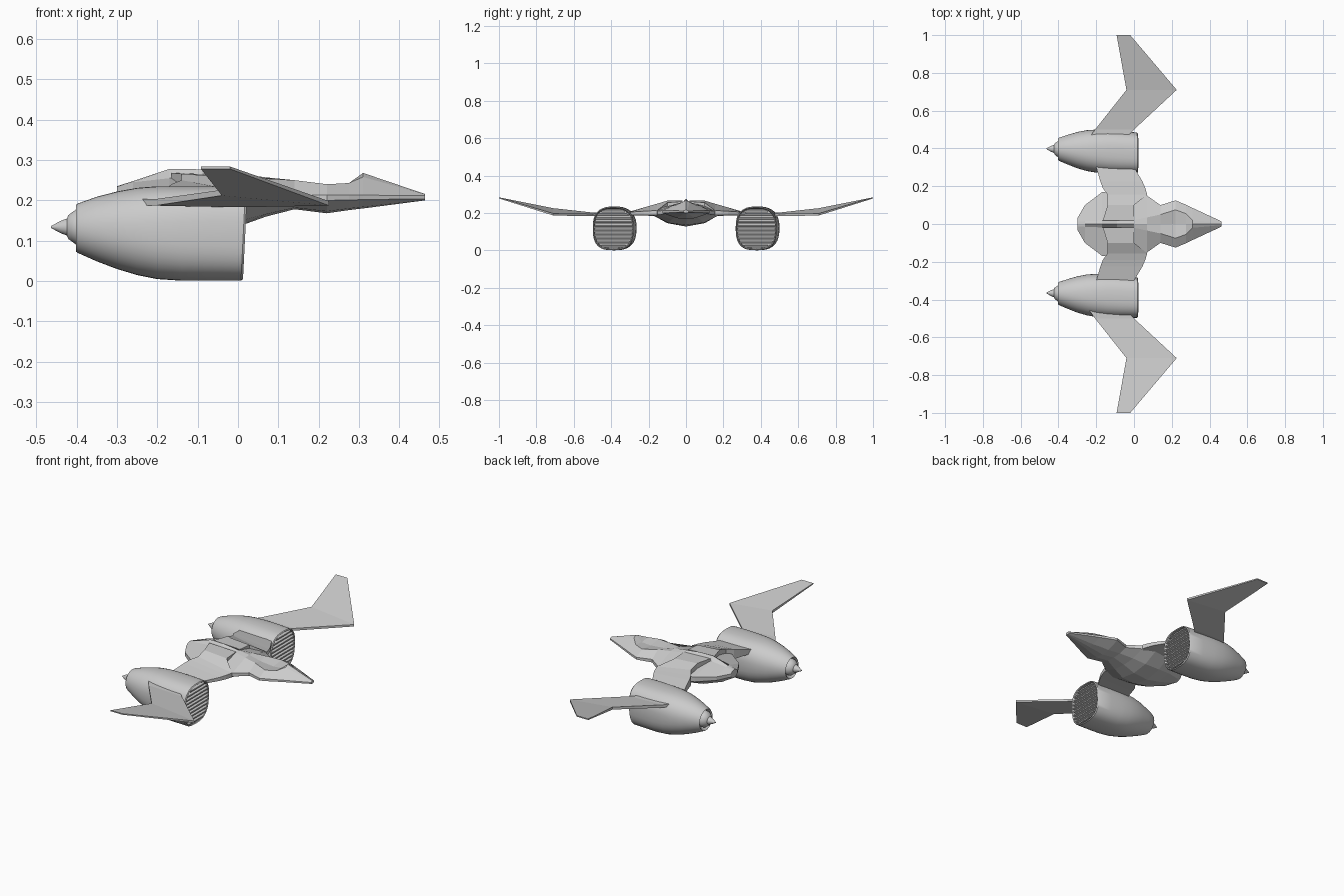
import bpy, bmesh, math
from mathutils import Vector


def make(name, bm, smooth=False):
    bmesh.ops.recalc_face_normals(bm, faces=bm.faces)
    me = bpy.data.meshes.new(name)
    bm.to_mesh(me)
    bm.free()
    ob = bpy.data.objects.new(name, me)
    bpy.context.collection.objects.link(ob)
    if smooth:
        bpy.context.view_layer.objects.active = ob
        ob.select_set(True)
        bpy.ops.object.shade_smooth_by_angle(angle=math.radians(35))
        ob.select_set(False)
    return ob


def loft(name, rings, smooth=False, mirror=False):
    """Skin a list of equal-length closed rings and cap both ends."""
    bm = bmesh.new()
    vs = [[bm.verts.new(p) for p in r] for r in rings]
    n = len(vs[0])
    for a, b in zip(vs, vs[1:]):
        for i in range(n):
            j = (i + 1) % n
            bm.faces.new((a[i], a[j], b[j], b[i]))
    bm.faces.new(vs[0])
    bm.faces.new(vs[-1])
    ob = make(name, bm, smooth)
    if mirror:
        m = ob.modifiers.new("mirror", 'MIRROR')
        m.use_axis = (False, True, False)
    return ob


# Fuselage: x, ridge z, shoulder (y, z), edge (y, top z, bottom z), belly (y, z), keel z
stations = [
    (-0.30, .235, .012, .234, .030, .222, .205, .012, .192, .190),
    (-0.26, .248, .015, .245, .100, .222, .202, .050, .175, .170),
    (-0.17, .278, .018, .255, .168, .222, .196, .090, .155, .145),
    (-0.09, .277, .018, .255, .180, .220, .192, .100, .146, .128),
    (0.00, .266, .020, .258, .180, .215, .190, .095, .148, .135),
    (0.07, .257, .035, .254, .150, .212, .192, .075, .166, .160),
    (0.14, .240, .050, .250, .100, .213, .196, .050, .182, .178),
    (0.22, .232, .075, .240, .125, .213, .200, .050, .173, .168),
    (0.275, .236, .055, .243, .102, .213, .201, .040, .180, .176),
    (0.31, .268, .020, .258, .085, .213, .202, .030, .184, .180),
    (0.463, .216, .006, .215, .014, .212, .204, .006, .201, .200),
]
rings = []
for x, zt, ys, zs, w, zu, zl, yb, zb, zk in stations:
    half = [(ys, zs), (w, zu), (w, zl), (yb, zb)]
    rings.append([(x, 0, zt)] + [(x, y, z) for y, z in half] + [(x, 0, zk)]
                 + [(x, -y, z) for y, z in reversed(half)])
loft("fuselage", rings)


def wing(name, rows):
    """Rows: y, rear (x, top z, bottom z), front (x, top z, bottom z)."""
    loft(name, [[(a, y, at), (b, y, bt), (b, y, bb), (a, y, ab)]
                for y, a, at, ab, b, bt, bb in rows], mirror=True)


# Raised inner wings between fuselage and engines
wing("inner_wing", [
    (.018, -.165, .268, .20, .000, .262, .19),
    (.100, -.140, .266, .19, .000, .256, .18),
    (.155, -.140, .250, .185, .070, .214, .190),
    (.190, -.165, .240, .185, .060, .212, .190),
    (.225, -.178, .230, .187, .045, .210, .190),
    (.300, -.200, .208, .185, .000, .205, .190),
    (.330, -.200, .202, .180, -.01, .200, .186)])

# Cranked outer wings
wing("outer_wing", [
    (.440, -.250, .203, .188, -.060, .198, .184),
    (.500, -.206, .203, .187, .000, .196, .183),
    (.710, -.040, .226, .212, .226, .198, .187),
    (1.00, -.092, .284, .278, -.020, .284, .278)])

N = 40


def squircle(x, cy, cz, ry, rz, e, slant=0.0):
    pts = []
    for i in range(N):
        t = 2 * math.pi * i / N
        c, s = math.cos(t), math.sin(t)
        y = ry * math.copysign(abs(c) ** (2 / e), c)
        z = rz * math.copysign(abs(s) ** (2 / e), s)
        pts.append((x + slant * z, cy + y, cz + z))
    return pts


def engine(side, y0):
    # Axis drifts sideways slightly towards the tail
    def cy(x):
        return y0 + (0.02 - x) * 0.05

    # Shell: tail socket, outer skin, intake lip and recess (x, ry, rz, cz, roundness, slant)
    prof = [
        (-.370, .040, .040, .133, 2.0, 0), (-.398, .052, .053, .132, 2.0, 0),
        (-.402, .057, .058, .131, 2.0, 0), (-.395, .062, .062, .131, 2.0, 0),
        (-.350, .079, .080, .129, 2.1, 0), (-.300, .096, .096, .126, 2.2, 0),
        (-.250, .108, .108, .123, 2.3, 0), (-.200, .114, .115, .120, 2.45, 0),
        (-.140, .116, .117, .118, 2.6, 0), (-.070, .114, .117, .118, 2.7, .02),
        (.013, .109, .116, .117, 2.8, .05), (.018, .105, .112, .117, 2.8, .05),
        (.014, .102, .108, .117, 2.8, .05), (-.020, .100, .106, .117, 2.8, .05)]
    loft("engine_shell_" + side,
         [squircle(x, cy(x), cz, ry, rz, e, s) for x, ry, rz, cz, e, s in prof], True)

    # Exhaust core and spike
    core = [(-.36, .045), (-.402, .043), (-.420, .030), (-.424, .021),
            (-.440, .015), (-.464, .002)]
    loft("exhaust_cone_" + side,
         [squircle(x, cy(x), .134, r, r, 2) for x, r in core], True)

    # Horizontal intake slats cut to the opening width
    bm = bmesh.new()
    for k in range(10):
        z = -.094 + k * .188 / 9
        w = .103 * (1 - (min(abs(z) + .004, .107) / .109) ** 2.8) ** (1 / 2.8)
        x = .002 + .05 * z
        box = bmesh.ops.create_cube(bm, size=1)["verts"]
        for v in box:
            dx = v.co.x * .028
            v.co = Vector((x + dx, cy(x) + v.co.y * 2 * w,
                           .117 + z + v.co.z * .007 - dx * .25))
    make("intake_slats_" + side, bm)


engine("left", .375)
engine("right", -.389)
